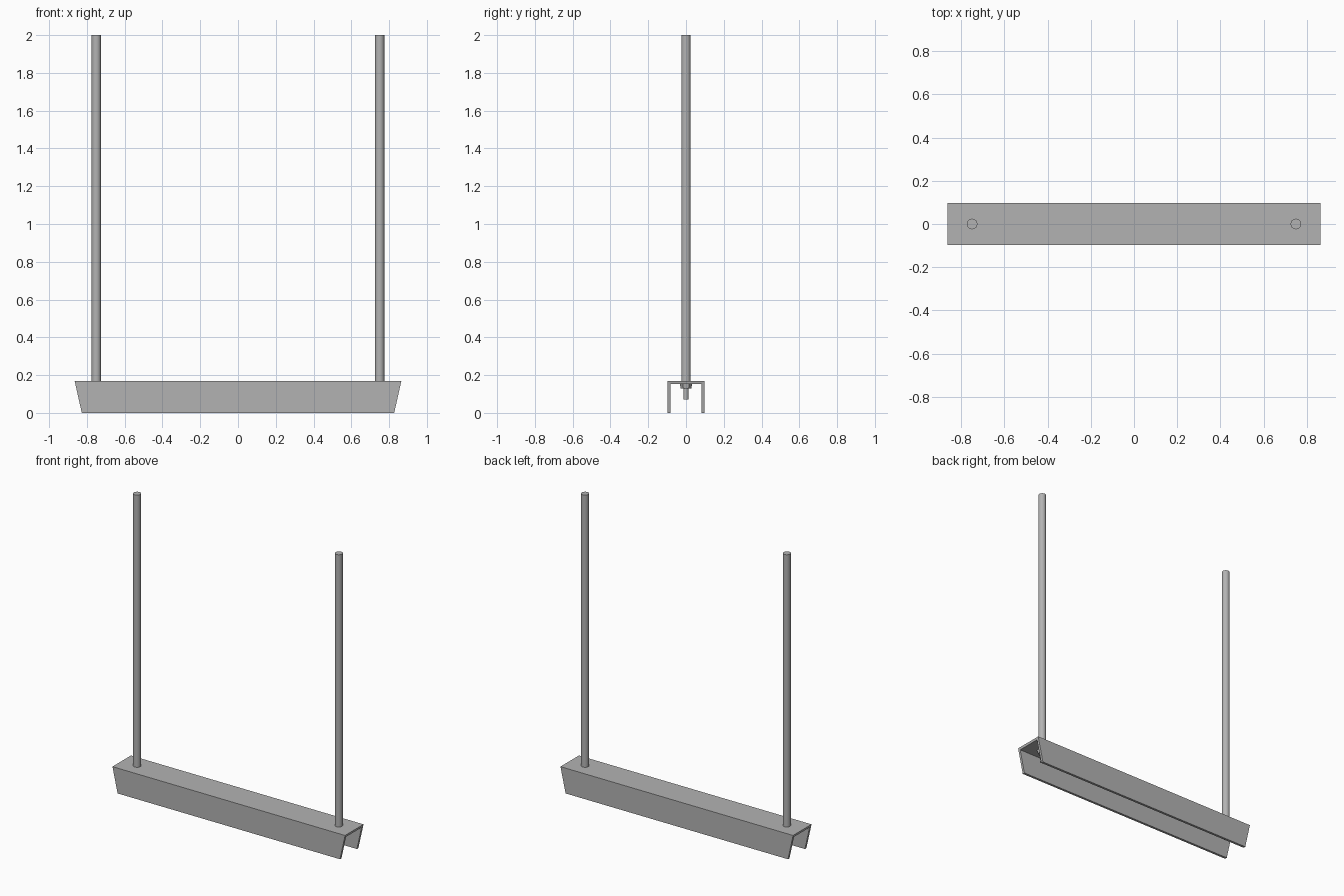
import bpy
import bmesh
import math

cube = bpy.data.objects.get("Cube")
if cube:
    bpy.data.objects.remove(cube)

steel = bpy.data.materials.new("grey_steel")
steel.use_nodes = True
GREY = (0.45, 0.45, 0.45, 1)
steel.diffuse_color = GREY
steel.node_tree.nodes["Principled BSDF"].inputs["Base Color"].default_value = GREY

TOP, WALL, HALF_Y = 0.17, 0.016, 0.098
TOP_X, BOTTOM_X = 0.865, 0.827
ROD_X = 0.75


def add_mesh(name, bm):
    bmesh.ops.recalc_face_normals(bm, faces=bm.faces)
    mesh = bpy.data.meshes.new(name)
    bm.to_mesh(mesh)
    bm.free()
    mesh.materials.append(steel)
    obj = bpy.data.objects.new(name, mesh)
    bpy.context.collection.objects.link(obj)
    return obj


def cylinder(name, x, z0, z1, r0, r1, sides, smooth=True):
    bpy.ops.mesh.primitive_cone_add(vertices=sides, radius1=r0, radius2=r1,
                                    depth=z1 - z0, location=(x, 0, (z0 + z1) / 2))
    obj = bpy.context.object
    obj.name = name
    obj.data.materials.append(steel)
    if smooth:
        bpy.ops.object.shade_smooth_by_angle(angle=math.radians(35))


# Inverted channel with ends sloping inwards towards the bottom
inner_y, inner_z = HALF_Y - WALL, TOP - WALL
profile = [(-HALF_Y, 0), (-HALF_Y, TOP), (HALF_Y, TOP), (HALF_Y, 0),
           (inner_y, 0), (inner_y, inner_z), (-inner_y, inner_z), (-inner_y, 0)]
bm = bmesh.new()
ends = []
for side in (-1, 1):
    ends.append([bm.verts.new((side * (BOTTOM_X + (TOP_X - BOTTOM_X) * z / TOP), y, z))
                 for y, z in profile])
for i in range(len(profile)):
    j = (i + 1) % len(profile)
    bm.faces.new((ends[0][i], ends[0][j], ends[1][j], ends[1][i]))
for end in ends:
    # Web and two flanges of the end section
    for ids in ((0, 1, 6, 7), (1, 2, 5, 6), (2, 3, 4, 5)):
        bm.faces.new([end[i] for i in ids])
add_mesh("channel_beam", bm)

# Hanger rods, each with a nut and a threaded stud under the channel
for label, x in (("right", -ROD_X), ("left", ROD_X)):
    cylinder(label + "_hanger_rod", x, TOP, 2.0, 0.0245, 0.0245, 32)
    cylinder(label + "_nut", x, 0.13, inner_z, 0.028, 0.033, 6, smooth=False)
    cylinder(label + "_stud", x, 0.07, inner_z, 0.013, 0.013, 24)
